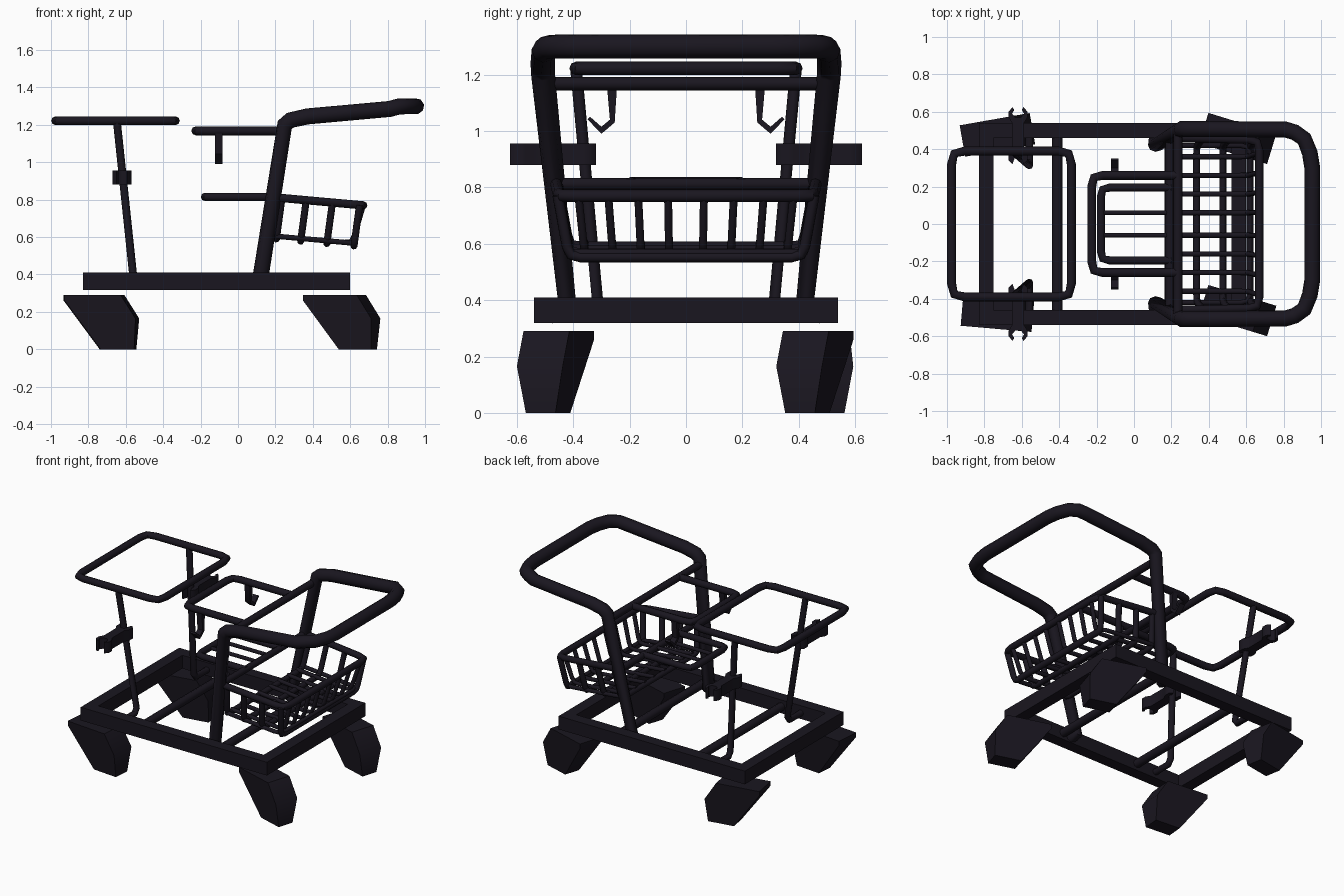
import bpy, bmesh, math
from mathutils import Vector, Matrix

if "Cube" in bpy.data.objects:
    bpy.data.objects.remove(bpy.data.objects["Cube"])

mat = bpy.data.materials.new("black_metal")
mat.diffuse_color = (0.01, 0.008, 0.014, 1)
mat.use_nodes = True
mat.node_tree.nodes["Principled BSDF"].inputs["Base Color"].default_value = mat.diffuse_color


def finish(ob):
    ob.data.materials.append(mat)
    bpy.ops.object.select_all(action='DESELECT')
    ob.select_set(True)
    bpy.context.view_layer.objects.active = ob
    if ob.type == 'CURVE':
        bpy.ops.object.convert(target='MESH')
    bpy.ops.object.shade_smooth_by_angle(angle=math.radians(50))


def fillet(pts, r, cyclic=False):
    # replace each bend with three points
    pts = [Vector(p) for p in pts]
    n, out = len(pts), []
    for i, p in enumerate(pts):
        if not cyclic and i in (0, n - 1):
            out.append(p)
            continue
        a = p + (pts[i - 1] - p).normalized() * r
        b = p + (pts[(i + 1) % n] - p).normalized() * r
        out += [a, (a + b) * 0.2 + p * 0.6, b]
    return out


def tubes(name, paths, radius, cyclic=False):
    cu = bpy.data.curves.new(name, 'CURVE')
    cu.dimensions = '3D'
    cu.bevel_depth = radius
    cu.bevel_resolution = 2
    cu.use_fill_caps = True
    for path in paths:
        sp = cu.splines.new('POLY')
        sp.points.add(len(path) - 1)
        for pt, co in zip(sp.points, path):
            pt.co = (*co, 1)
        sp.use_cyclic_u = cyclic
    ob = bpy.data.objects.new(name, cu)
    bpy.context.collection.objects.link(ob)
    finish(ob)


def mirrored(half):
    # path on +y continued back along -y
    return half + [(x, -y, z) for x, y, z in reversed(half)]


def loft(name, rings):
    # closed solid between two matching outlines
    bm = bmesh.new()
    a, b = [[bm.verts.new(p) for p in r] for r in rings]
    bm.faces.new(a)
    bm.faces.new(b)
    for i in range(len(a)):
        j = (i + 1) % len(a)
        bm.faces.new((a[i], a[j], b[j], b[i]))
    bmesh.ops.recalc_face_normals(bm, faces=bm.faces)
    me = bpy.data.meshes.new(name)
    bm.to_mesh(me)
    bm.free()
    ob = bpy.data.objects.new(name, me)
    bpy.context.collection.objects.link(ob)
    finish(ob)


def box(name, x0, x1, y0, y1, z0, z1):
    loft(name, [[(x0, y0, z), (x1, y0, z), (x1, y1, z), (x0, y1, z)] for z in (z0, z1)])


# base frame
for s, side in ((1, "back"), (-1, "front")):
    box("base_rail_" + side, -0.83, 0.60, *sorted((s * 0.46, s * 0.54)), 0.318, 0.41)
box("base_end_left", -0.83, -0.75, -0.46, 0.46, 0.318, 0.41)
box("base_end_right", 0.52, 0.60, -0.46, 0.46, 0.318, 0.41)
tubes("base_crossbars", [[(x, -0.48, 0.364), (x, 0.48, 0.364)] for x in (-0.41, 0.19)], 0.028)

# casters: tapered wedge solids, each swivelled a little
profile = [(-0.18, 0.29, 0.085), (0.12, 0.29, 0.085), (0.20, 0.165, 0.085),
           (0.19, 0, 0.055), (0.01, 0, 0.055), (-0.18, 0.26, 0.085)]
for i, (x, y, deg) in enumerate(((0.545, 0.46, -17), (0.545, -0.46, -17),
                                 (-0.74, 0.475, 10), (-0.74, -0.475, -5))):
    m = Matrix.Translation((x, y, 0)) @ Matrix.Rotation(math.radians(deg), 4, 'Z')
    loft(f"caster_{i}", [[m @ Vector((u, s * w, z)) for u, z, w in profile] for s in (1, -1)])

# push handle with legs
tubes("handle", [mirrored([(0.125, 0.48, 0.36), (0.118, 0.42, 0.37), (0.25, 0.507, 1.20),
                           (0.28, 0.508, 1.225), (0.37, 0.508, 1.245), (0.81, 0.505, 1.285),
                           (0.86, 0.49, 1.298), (0.91, 0.455, 1.30), (0.94, 0.38, 1.30),
                           (0.953, 0.3, 1.30)])], 0.043)
tubes("handle_crossbar", [[(0.235, -0.48, 1.168), (0.235, 0.48, 1.168)]], 0.024)

# upper hoop with bag hooks
tubes("upper_hoop", [fillet(mirrored([(0.235, 0.26, 1.168), (-0.226, 0.26, 1.168)]), 0.06)], 0.024)
hook = [(0.245, 1.155), (0.28, 1.155), (0.27, 1.04), (0.30, 1.015), (0.34, 1.05),
        (0.35, 1.042), (0.30, 0.99), (0.253, 1.03)]
for s, side in ((1, "back"), (-1, "front")):
    loft("bag_hook_" + side, [[(x, s * y, z) for y, z in hook] for x in (-0.122, -0.082)])

# lower shelf hoop with slats
tubes("shelf_hoop", [fillet(mirrored([(0.2, 0.195, 0.815), (-0.177, 0.195, 0.815)]), 0.05)], 0.022)
tubes("shelf_slats", [[(-0.177, y, 0.815), (0.2, y, 0.815)] for y in (-0.06, 0.06)], 0.013)

# wire basket
def rim_z(x):
    return 0.812 - 0.09 * (x - 0.2)


def floor_z(x):
    return 0.605 - 0.09 * (x - 0.2)


rim = fillet([(0.2, 0.46, rim_z(0.2)), (0.67, 0.45, rim_z(0.67)),
              (0.67, -0.45, rim_z(0.67)), (0.2, -0.46, rim_z(0.2))], 0.06)
tubes("basket_rim", [rim, [(0.19, -0.46, 0.812), (0.19, 0.46, 0.812)]], 0.022)
tubes("basket_floor_rim", [fillet([(0.2, 0.42, 0.605), (0.62, 0.42, floor_z(0.62)),
                                   (0.62, -0.42, floor_z(0.62)), (0.2, -0.42, 0.605)], 0.05)], 0.014)
ribs = [fillet(mirrored([(x, 0.455, rim_z(x)), (x - 0.03, 0.415, floor_z(x) - 0.012)]), 0.04)
        for x in (0.235, 0.365, 0.505, 0.65)]
tubes("basket_cross_ribs", ribs, 0.019)
wires = [fillet([(0.2, y, 0.605), (0.61, y, floor_z(0.61)), (0.67, y * 1.06, rim_z(0.67))], 0.04)
         for y in (-0.36, -0.26, -0.16, -0.06, 0.06, 0.16, 0.26, 0.36)]
tubes("basket_long_wires", wires, 0.014)

# child seat ring on two leaning posts
ring = fillet([(-0.975, -0.39, 1.222), (-0.335, -0.39, 1.222),
               (-0.335, 0.39, 1.222), (-0.975, 0.39, 1.222)], 0.07, True)
tubes("seat_ring", [ring], 0.024, True)
tubes("seat_posts", [[(-0.56, s * 0.48, 0.36), (-0.56, s * 0.335, 0.36), (-0.56, s * 0.313, 0.39),
                      (-0.648, s * 0.39, 1.222)] for s in (1, -1)], 0.021)

# clamps gripping the posts, with an open claw at each end
half = [(0.015, 0.36), (0.03, 0.32), (0.05, 0.34), (0.05, 0.38), (0.032, 0.41), (0.032, 0.54),
        (0.05, 0.57), (0.05, 0.60), (0.03, 0.625), (0.02, 0.61), (0.032, 0.59), (0.015, 0.57)]
outline = half + [(-x, y) for x, y in reversed(half)]
for s, side in ((1, "back"), (-1, "front")):
    loft("clamp_" + side, [[(x - 0.62, s * y, z) for x, y in outline] for z in (0.88, 0.956)])
